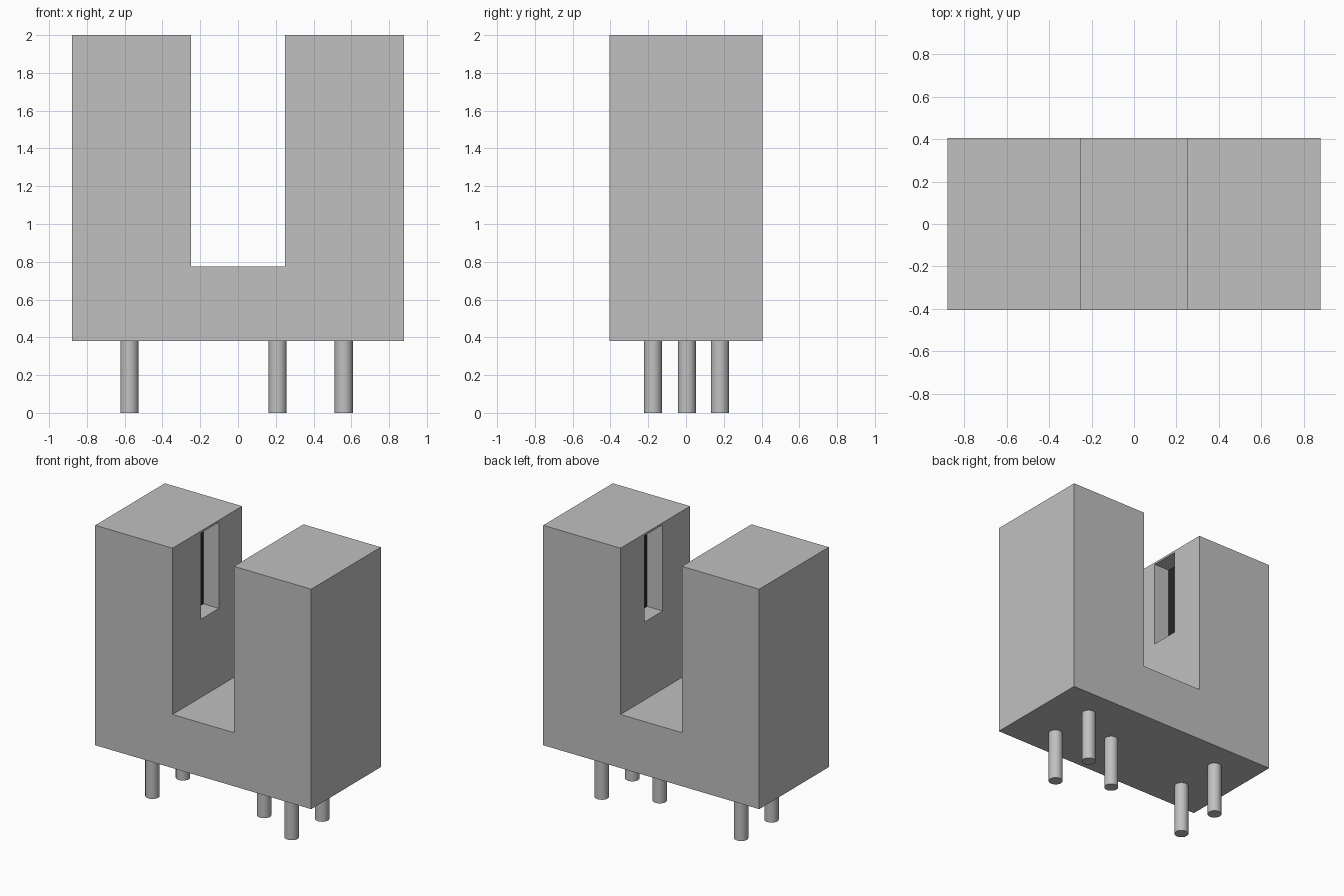
import bpy
import bmesh

cube = bpy.data.objects.get("Cube")
if cube:
    bpy.data.objects.remove(cube, do_unlink=True)


def material(name, value):
    mat = bpy.data.materials.new(name)
    mat.use_nodes = True
    colour = (value, value, value, 1.0)
    mat.diffuse_color = colour
    mat.node_tree.nodes["Principled BSDF"].inputs["Base Color"].default_value = colour
    return mat


grey = material("light grey", 0.527)
black = material("dark lens", 0.02)


def link_mesh(name, bm, mat):
    bmesh.ops.recalc_face_normals(bm, faces=bm.faces)
    mesh = bpy.data.meshes.new(name)
    bm.to_mesh(mesh)
    bm.free()
    mesh.materials.append(mat)
    obj = bpy.data.objects.new(name, mesh)
    bpy.context.scene.collection.objects.link(obj)
    return obj


def box(name, low, high, mat):
    bm = bmesh.new()
    bmesh.ops.create_cube(bm, size=1)
    for v in bm.verts:
        v.co = [high[i] if v.co[i] > 0 else low[i] for i in range(3)]
    return link_mesh(name, bm, mat)


def activate(obj):
    bpy.ops.object.select_all(action='DESELECT')
    obj.select_set(True)
    bpy.context.view_layer.objects.active = obj


# U-shaped housing, extruded from its front profile
HALF_X, HALF_Y, GAP = 0.88, 0.405, 0.25
BASE, FLOOR, TOP = 0.38, 0.775, 2.0
profile = [(-HALF_X, BASE), (HALF_X, BASE), (HALF_X, TOP), (GAP, TOP),
           (GAP, FLOOR), (-GAP, FLOOR), (-GAP, TOP), (-HALF_X, TOP)]
bm = bmesh.new()
face = bm.faces.new([bm.verts.new((x, -HALF_Y, z)) for x, z in profile])
extruded = bmesh.ops.extrude_face_region(bm, geom=[face])["geom"]
bmesh.ops.translate(bm, vec=(0, 2 * HALF_Y, 0),
                    verts=[g for g in extruded if isinstance(g, bmesh.types.BMVert)])
housing = link_mesh("housing", bm, grey)

# Sensor slots in the facing tower walls, each backed by a dark lens plate
DEPTH, SLOT_BOTTOM, SLOT_TOP = 0.13, 1.35, 1.985
for side, label, y0, y1 in ((-1, "right", -0.075, 0.135), (1, "left", -0.085, 0.125)):
    def span(a, b):
        return sorted((side * a, side * b))

    x0, x1 = span(GAP - 0.05, GAP + DEPTH)
    cutter = box("slot_cutter", (x0, y0, SLOT_BOTTOM), (x1, y1, SLOT_TOP), grey)
    cutter.hide_render = True
    activate(housing)
    mod = housing.modifiers.new("slot", 'BOOLEAN')
    mod.operation = 'DIFFERENCE'
    mod.solver = 'EXACT'
    mod.object = cutter
    bpy.ops.object.modifier_apply(modifier=mod.name)
    bpy.data.objects.remove(cutter, do_unlink=True)

    x0, x1 = span(GAP + DEPTH - 0.004, GAP + DEPTH + 0.004)
    box(label + "_lens", (x0, y0, SLOT_BOTTOM), (x1, y1, SLOT_TOP), black)

# Five round contact pins under the housing
pins = [(-0.575, -0.175), (-0.575, 0.18), (0.21, 0.005), (0.56, -0.175), (0.56, 0.18)]
for i, (x, y) in enumerate(pins, 1):
    bpy.ops.mesh.primitive_cylinder_add(vertices=32, radius=0.048, depth=BASE + 0.01,
                                        location=(x, y, (BASE + 0.01) / 2))
    pin = bpy.context.object
    pin.name = f"pin_{i}"
    pin.data.materials.append(grey)
    bpy.ops.object.shade_smooth_by_angle()
